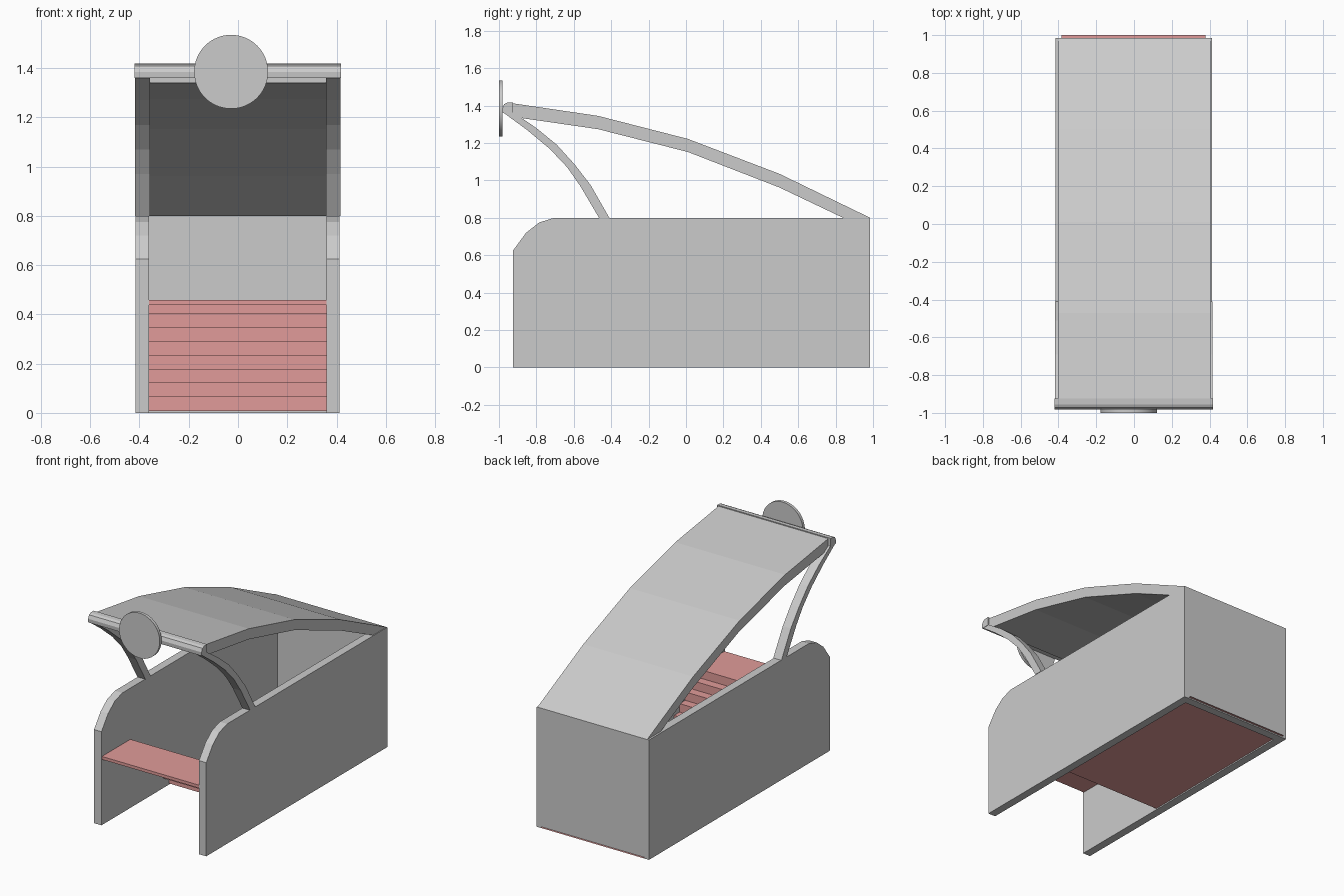
import bpy, bmesh, math

if "Cube" in bpy.data.objects:
    bpy.data.objects.remove(bpy.data.objects["Cube"])

red = bpy.data.materials.new("stair_red")
red.diffuse_color = (0.75, 0.33, 0.32, 1)
red.use_nodes = True
red.node_tree.nodes["Principled BSDF"].inputs["Base Color"].default_value = red.diffuse_color


def make_object(name, bm, mat=None):
    mesh = bpy.data.meshes.new(name)
    bm.to_mesh(mesh)
    bm.free()
    obj = bpy.data.objects.new(name, mesh)
    bpy.context.collection.objects.link(obj)
    if mat:
        mesh.materials.append(mat)
    return obj


def prism(name, profile, x0, x1, mat=None):
    """Closed (y, z) profile extruded from x0 to x1."""
    bm = bmesh.new()
    face = bm.faces.new([bm.verts.new((x0, y, z)) for y, z in profile])
    ext = bmesh.ops.extrude_face_region(bm, geom=[face])["geom"]
    bmesh.ops.translate(bm, vec=(x1 - x0, 0, 0),
                        verts=[v for v in ext if isinstance(v, bmesh.types.BMVert)])
    bmesh.ops.recalc_face_normals(bm, faces=bm.faces)
    return make_object(name, bm, mat)


def rect(y0, y1, z0, z1):
    return [(y0, z0), (y1, z0), (y1, z1), (y0, z1)]


# Side walls with a rounded front corner, and the arched struts above them
wall = [(-0.925, 0), (0.985, 0), (0.985, 0.8), (-0.705, 0.8),
        (-0.785, 0.775), (-0.855, 0.72), (-0.925, 0.625)]
strut = [(-0.98, 1.365), (-0.85, 1.27), (-0.73, 1.17), (-0.635, 1.07),
         (-0.565, 0.97), (-0.465, 0.8), (-0.41, 0.8), (-0.51, 0.975),
         (-0.595, 1.085), (-0.69, 1.19), (-0.80, 1.28), (-0.925, 1.365)]
for side, x0, x1 in (("left", -0.416, -0.361), ("right", 0.359, 0.413)):
    prism(side + "_wall", wall, x0, x1)
    prism(side + "_strut", strut, x0 - 0.002, x1 + 0.003)

# Back wall
prism("back_wall", rect(0.93, 0.985, 0, 0.8), -0.361, 0.359)

# Curved roof
roof = [(-0.925, 1.412), (-0.47, 1.345), (0.01, 1.222), (0.5, 1.035), (0.985, 0.8),
        (0.84, 0.8), (0.5, 0.962), (0.01, 1.152), (-0.47, 1.274), (-0.925, 1.34)]
prism("roof", roof, -0.403, 0.408)

# Front beam with rounded leading edge
beam = [(-0.925, 1.36), (-0.98, 1.36), (-0.982, 1.385), (-0.972, 1.408),
        (-0.955, 1.416), (-0.925, 1.418)]
prism("front_beam", beam, -0.42, 0.418)

# Round sign
bm = bmesh.new()
bmesh.ops.create_cone(bm, cap_ends=True, segments=64, radius1=0.15, radius2=0.15, depth=0.02)
sign = make_object("round_sign", bm)
sign.rotation_euler.x = math.pi / 2
sign.location = (-0.028, -0.99, 1.385)
bpy.context.view_layer.objects.active = sign
sign.select_set(True)
bpy.ops.object.shade_smooth_by_angle(angle=math.radians(30))

# Landing at the entrance
prism("landing", rect(-0.92, -0.62, 0.438, 0.458), -0.385, 0.378, red)

# Thin stepped sheet descending to the floor at the back
rise, run = 0.0562, 0.058
path = [(-0.62, 0.458)]
for i in range(8):
    y, z = path[-1]
    path += [(y, z - rise), (y + run, z - rise)]
path[-1] = (1.0, path[-1][1])
bm = bmesh.new()
rows = [[bm.verts.new((x, y, z)) for x in (-0.385, 0.378)] for y, z in path]
for a, b in zip(rows, rows[1:]):
    bm.faces.new((a[0], a[1], b[1], b[0]))
make_object("stairs_and_floor", bm, red)
